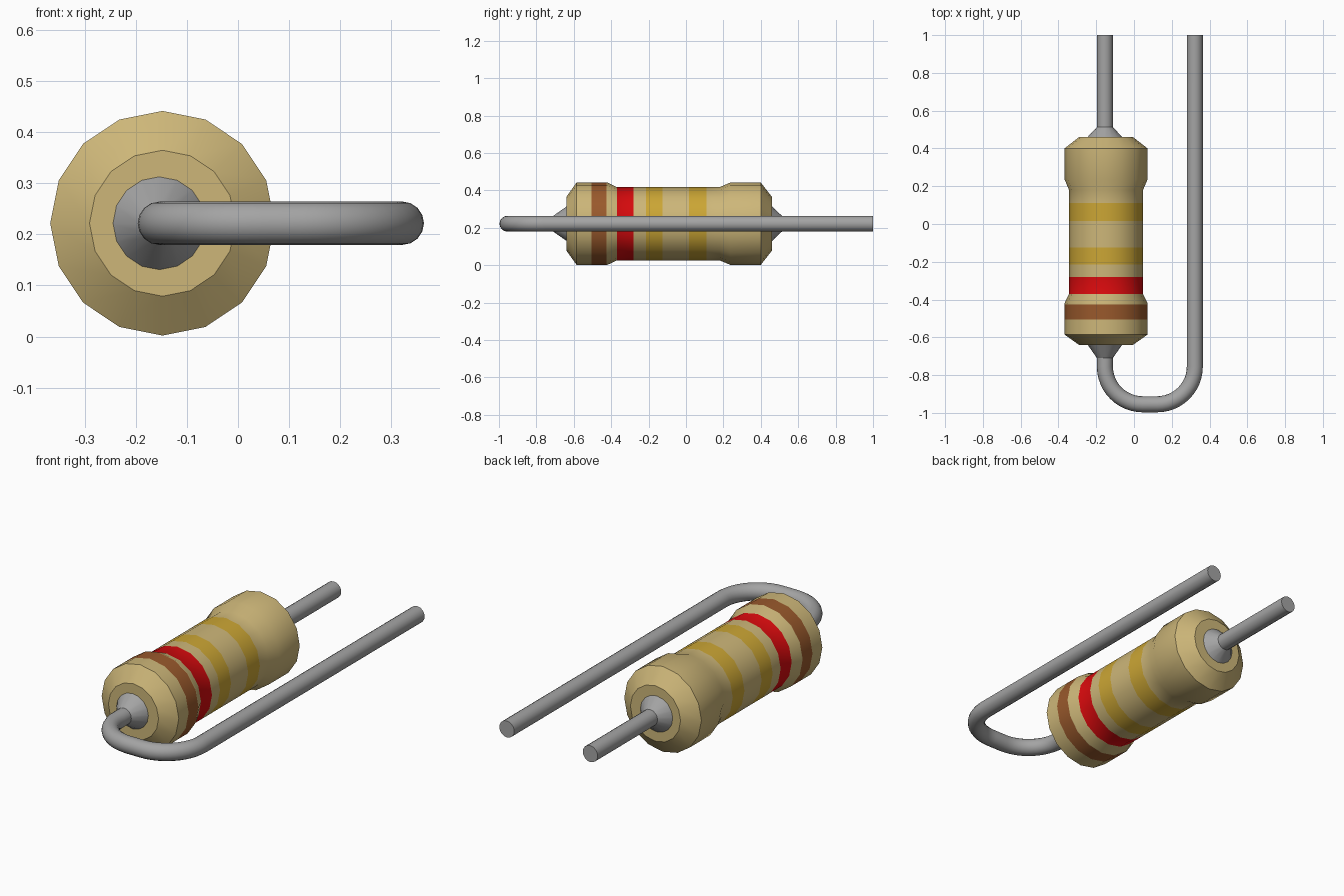
import bpy, bmesh, math

if "Cube" in bpy.data.objects:
    bpy.data.objects.remove(bpy.data.objects["Cube"])

SIDES = 16
BODY_X, LEAD_X, RETURN_X, AXIS_Z = -0.148, -0.154, 0.322, 0.222


def material(name, rgb):
    m = bpy.data.materials.new(name)
    m.diffuse_color = (*rgb, 1)
    m.use_nodes = True
    m.node_tree.nodes["Principled BSDF"].inputs["Base Color"].default_value = m.diffuse_color
    return m


tan = material("tan ceramic", (0.61, 0.47, 0.19))
brown = material("brown", (0.32, 0.10, 0.025))
red = material("red", (0.68, 0.003, 0.004))
gold = material("gold", (0.60, 0.38, 0.035))
metal = material("grey metal", (0.37, 0.37, 0.37))


def sweep(name, rings, mats, pick=None):
    """Skin round rings (x, y, radius, heading) lying along a level path."""
    bm = bmesh.new()
    loops = []
    for x, y, r, a in rings:
        loop = []
        for i in range(SIDES):
            t = 2 * math.pi * i / SIDES
            side = r * math.cos(t)
            loop.append(bm.verts.new((x - side * math.sin(a), y + side * math.cos(a),
                                      AXIS_Z + r * math.sin(t))))
        loops.append(loop)
    for a, b in zip(loops, loops[1:]):
        for i in range(SIDES):
            j = (i + 1) % SIDES
            f = bm.faces.new((a[i], a[j], b[j], b[i]))
            if pick:
                f.material_index = pick(f.calc_center_median().y)
    bm.faces.new(loops[0])
    bm.faces.new(loops[-1])
    bmesh.ops.recalc_face_normals(bm, faces=bm.faces)
    me = bpy.data.meshes.new(name)
    bm.to_mesh(me)
    bm.free()
    for m in mats:
        me.materials.append(m)
    ob = bpy.data.objects.new(name, me)
    bpy.context.collection.objects.link(ob)
    bpy.context.view_layer.objects.active = ob
    ob.select_set(True)
    bpy.ops.object.shade_smooth_by_angle(angle=math.radians(32))
    ob.select_set(False)
    return ob


# Body with bulged ends; extra rings bound the colour bands
bands = [(-0.505, -0.425, 1), (-0.37, -0.28, 2), (-0.215, -0.125, 3), (0.015, 0.11, 3)]
BIG, WAIST, END = 0.22, 0.196, 0.143
profile = [(-0.64, END), (-0.585, BIG), (-0.42, BIG), (-0.37, WAIST),
           (0.18, WAIST), (0.237, BIG), (0.40, BIG), (0.46, END)]
known = {y for y, r in profile}
for lo, hi, _ in bands:
    profile += [(y, BIG if y < -0.4 else WAIST) for y in (lo, hi) if y not in known]
profile.sort()


def band_colour(y):
    return next((c for lo, hi, c in bands if lo < y < hi), 0)


UP = math.pi / 2
sweep("body", [(BODY_X, y, r, UP) for y, r in profile], [tan, brown, red, gold], band_colour)

# Solder cones where the lead leaves the body
sweep("front_collar", [(LEAD_X, -0.71, 0.042, UP), (LEAD_X, -0.63, 0.098, UP)], [metal])
sweep("rear_collar", [(LEAD_X, 0.45, 0.102, UP), (LEAD_X, 0.513, 0.042, UP)], [metal])

# Lead wire: straight through the body, around a bend and back
R, BEND, LOW, N = 0.0425, 0.2, -0.9545, 12
path = [(LEAD_X, 1, R, -UP)]
for cx, start in ((LEAD_X + BEND, math.pi), (RETURN_X - BEND, 1.5 * math.pi)):
    for k in range(N + 1):
        t = start + UP * k / N
        path.append((cx + BEND * math.cos(t), LOW + BEND + BEND * math.sin(t), R, t + UP))
path.append((RETURN_X, 1, R, UP))
sweep("lead_wire", path, [metal])
